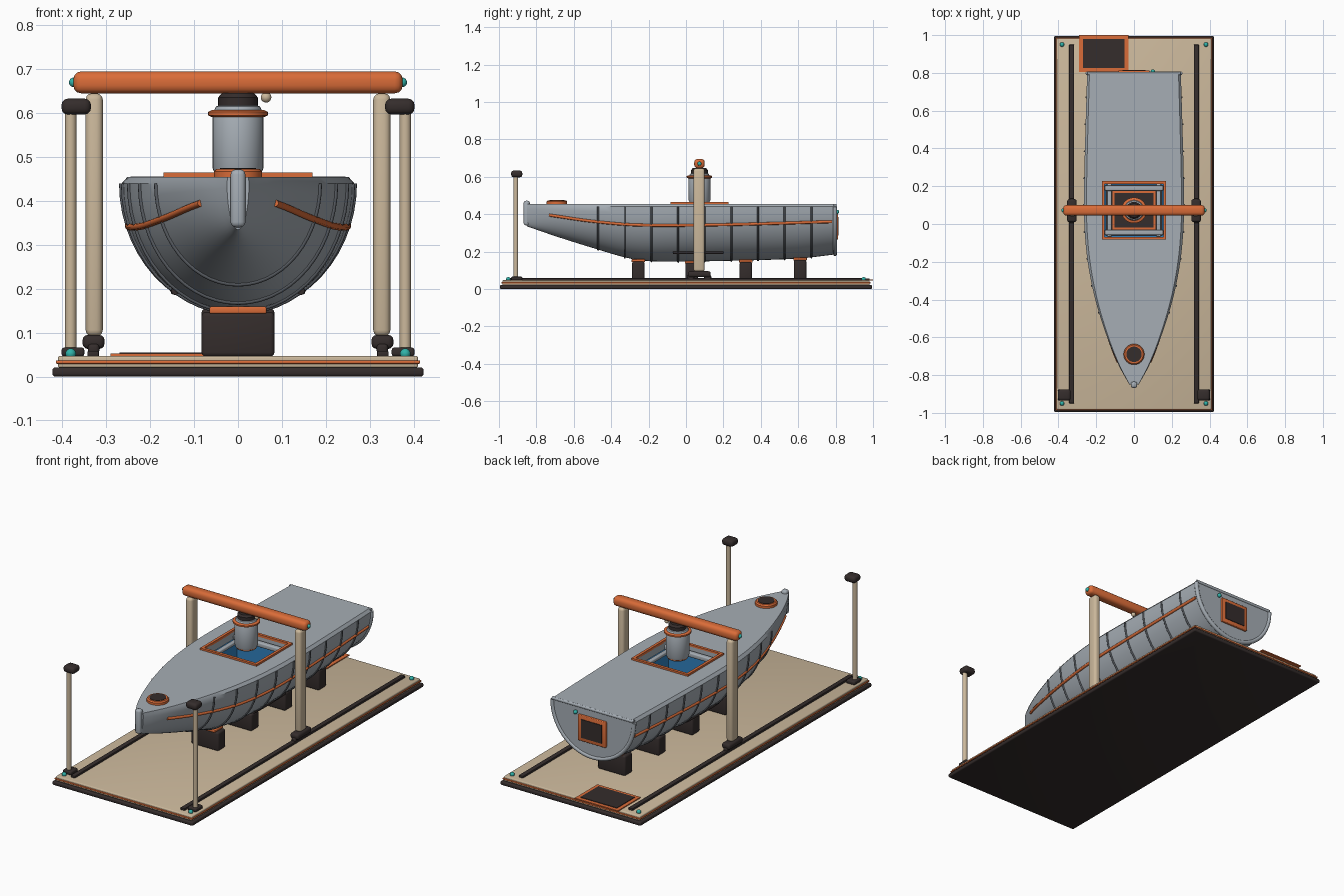
import bpy, bmesh
from math import pi, cos, sin, sqrt, radians
from mathutils import Matrix, Vector

old = bpy.data.objects.get("Cube")
if old:
    bpy.data.objects.remove(old, do_unlink=True)


def material(name, rgb):
    m = bpy.data.materials.new(name)
    m.use_nodes = True
    m.diffuse_color = (*rgb, 1)
    m.node_tree.nodes["Principled BSDF"].inputs["Base Color"].default_value = (*rgb, 1)
    return m


GREY = material("hull_grey", (0.38, 0.42, 0.46))
SLATE = material("rib_slate", (0.10, 0.11, 0.125))
TAN = material("sand", (0.60, 0.48, 0.33))
ORANGE = material("orange", (0.70, 0.15, 0.04))
DARK = material("dark_brown", (0.035, 0.026, 0.025))
TEAL = material("teal", (0.03, 0.45, 0.40))
BLUE = material("blue", (0.03, 0.22, 0.52))
parts = []


def finish(name, bm, mat):
    bmesh.ops.recalc_face_normals(bm, faces=bm.faces)
    me = bpy.data.meshes.new(name)
    bm.to_mesh(me)
    bm.free()
    me.materials.append(mat)
    ob = bpy.data.objects.new(name, me)
    bpy.context.collection.objects.link(ob)
    parts.append(ob)
    return ob


def box(name, x, y, z, mat, bevel=0):
    """Box from (min, max) ranges, optionally rounded."""
    bm = bmesh.new()
    bmesh.ops.create_cube(bm, size=1)
    for v in bm.verts:
        v.co = [r[0] if c < 0 else r[1] for c, r in zip(v.co, (x, y, z))]
    if bevel:
        bmesh.ops.bevel(bm, geom=bm.edges[:], offset=bevel, segments=3,
                        profile=0.5, affect='EDGES')
    return finish(name, bm, mat)


def lathe(name, centre, profile, mat, steps=32):
    """Closed solid of revolution from (radius, height) pairs."""
    bm = bmesh.new()
    rings = [[bm.verts.new(Vector(centre) + Vector((r * cos(2 * pi * i / steps),
              r * sin(2 * pi * i / steps), z))) for i in range(steps)] for r, z in profile]
    for a, b in zip(rings, rings[1:]):
        for i in range(steps):
            j = (i + 1) % steps
            bm.faces.new((a[i], a[j], b[j], b[i]))
    bm.faces.new(rings[0])
    bm.faces.new(rings[-1])
    return finish(name, bm, mat)


def ball(name, centre, r, mat):
    bm = bmesh.new()
    bmesh.ops.create_uvsphere(bm, u_segments=16, v_segments=10, radius=r,
                              matrix=Matrix.Translation(centre))
    return finish(name, bm, mat)


def tube(name, pts, r, mat, closed=False):
    cu = bpy.data.curves.new(name, 'CURVE')
    cu.dimensions = '3D'
    cu.bevel_depth = r
    cu.bevel_resolution = 2
    cu.use_fill_caps = True
    sp = cu.splines.new('POLY')
    sp.points.add(len(pts) - 1)
    for p, q in zip(sp.points, pts):
        p.co = (*q, 1)
    sp.use_cyclic_u = closed
    cu.materials.append(mat)
    ob = bpy.data.objects.new(name, cu)
    bpy.context.collection.objects.link(ob)


def frame(name, x, y, z, w, mat):
    """Flat rectangular frame with border width w."""
    bars = {"left": ((x[1] - w, x[1]), y), "right": ((x[0], x[0] + w), y),
            "front": ((x[0] + w, x[1] - w), (y[0], y[0] + w)),
            "back": ((x[0] + w, x[1] - w), (y[1] - w, y[1]))}
    for side, (bx, by) in bars.items():
        box(f"{name}_{side}", bx, by, z, mat)


def interp(table, y):
    """Smooth interpolation through (y, value) pairs."""
    n = len(table)
    i = max(k for k in range(n - 1) if table[k][0] <= y or k == 0)

    def slope(k):
        a, b = table[max(k - 1, 0)], table[min(k + 1, n - 1)]
        return (b[1] - a[1]) / (b[0] - a[0])
    (y0, v0), (y1, v1) = table[i], table[i + 1]
    h = y1 - y0
    t = (y - y0) / h
    return ((2*t**3 - 3*t*t + 1) * v0 + (t**3 - 2*t*t + t) * h * slope(i)
            + (3*t*t - 2*t**3) * v1 + (t**3 - t*t) * h * slope(i + 1))


# Hull lines: half width, keel height, rubbing strake height
WIDTH = [(-.85, .025), (-.75, .08), (-.6, .142), (-.4, .205), (-.2, .245),
         (0, .263), (.2, .264), (.5, .257), (.8, .248)]
KEEL = [(-.85, .335), (-.7, .283), (-.5, .22), (-.3, .163), (-.15, .147),
        (.2, .15), (.6, .163), (.8, .185)]
STRAKE = [(-.73, .395), (-.5, .362), (-.25, .342), (.2, .344), (.78, .36)]
EDGE, DECK = .44, .455


def section(y, grow=0, n=28):
    w, d = interp(WIDTH, y) + grow, EDGE - interp(KEEL, y) + grow
    return [(w * cos(pi * i / n), y, EDGE - d * sin(pi * i / n)) for i in range(n + 1)]


def on_hull(y, z):
    d = EDGE - interp(KEEL, y)
    return interp(WIDTH, y) * sqrt(max(0, 1 - ((EDGE - z) / d) ** 2))


# Hull: lofted sections with a flat deck, then the well cut out
bm = bmesh.new()
loops = []
for k in range(45):
    y = -.85 + 1.65 * k / 44
    s = section(y)
    top = s[0][0] * .95
    loops.append([bm.verts.new(p) for p in s + [(-top, y, DECK), (top, y, DECK)]])
for a, b in zip(loops, loops[1:]):
    for i in range(len(a)):
        j = (i + 1) % len(a)
        bm.faces.new((a[i], a[j], b[j], b[i]))
bm.faces.new(loops[0])
bm.faces.new(loops[-1])
hull = finish("hull", bm, GREY)
WX, WY, FLOOR = (-.155, .155), (-.068, .212), .25
cutter = box("well_cutter", WX, WY, (FLOOR, .6), GREY)
cutter.hide_render = True
mod = hull.modifiers.new("well", 'BOOLEAN')
mod.object, mod.operation, mod.solver = cutter, 'DIFFERENCE', 'EXACT'
bpy.context.view_layer.objects.active = hull
bpy.ops.object.modifier_apply(modifier=mod.name)
parts.remove(cutter)
bpy.data.objects.remove(cutter, do_unlink=True)

# Well lining, floor hatch and cross bars
frame("well_lining", WX, WY, (FLOOR, .415), .006, BLUE)
box("well_floor", (-.149, .149), (-.062, .206), (FLOOR, .256), DARK)
frame("floor_hatch_rim", (-.115, .115), (-.03, .175), (.256, .262), .012, ORANGE)
frame("well_frame", (-.17, .17), (-.083, .227), (DECK - .003, .465), .015, ORANGE)
for n, y in (("front", -.045), ("back", .19)):
    box(f"well_bar_{n}", WX, (y - .014, y + .014), (.415, .44), GREY, .006)
for n, x in (("left", .13), ("right", -.13)):
    box(f"well_bar_{n}", (x - .012, x + .012), WY, (.405, .425), GREY, .006)

# Bow: stem post and round hatch
box("stem_post", (-.017, .017), (-.868, -.835), (.34, .472), GREY, .012)
lathe("bow_hatch_rim", (0, -.69, DECK), [(.055, 0), (.055, .012), (.049, .018), (.04, .018)], ORANGE)
lathe("bow_hatch_lid", (0, -.69, DECK), [(.041, .015), (.041, .02)], DARK)

# Ribs, transom rim, transom hatch
for k in range(9):
    tube("rib", section(-.47 + .1425 * k, .001), .005, SLATE)
tube("transom_rim", section(.797, -.002), .011, GREY)
tube("transom_top_rim", [(-.245, .797, .447), (.245, .797, .447)], .009, GREY)
box("transom_hatch_rim", (-.083, .083), (.795, .813), (.265, .405), ORANGE, .004)
box("transom_hatch", (-.062, .062), (.81, .816), (.285, .385), DARK)
ball("stern_lamp", (.1, .808, .412), .011, TEAL)

# Keel blocks
for y in (-.255, .03, .32, .61):
    k = interp(KEEL, y)
    box("keel_block", (-.083, .083), (y - .033, y + .033), (.045, k - .008), DARK, .01)
    box("keel_pad", (-.065, .065), (y - .036, y + .036), (k - .012, k + .004), ORANGE, .004)

# Base plate, trim and loading mat
box("base_plate", (-.423, .423), (-.995, .995), (0, .021), DARK, .007)
box("base_deck", (-.41, .41), (-.982, .982), (.02, .047), TAN, .005)
box("base_trim", (-.415, .415), (-.987, .987), (.029, .037), ORANGE, .003)
box("mat_rim", (-.29, -.03), (.805, 1), (.046, .052), ORANGE)
box("mat", (-.27, -.05), (.825, .98), (.05, .055), DARK)

# Mirrored side parts
for side, s in (("left", 1), ("right", -1)):
    def span(a, b):
        return tuple(sorted((a * s, b * s)))
    tube(f"strake_{side}", [(s * on_hull(y, interp(STRAKE, y)), y, interp(STRAKE, y))
                            for y in [-.73 + 1.51 * i / 30 for i in range(31)]], .008, ORANGE)
    tube(f"bilge_fin_{side}", [(s * on_hull(y, .195), y, .195)
                               for y in (-.07, 0, .07, .14, .2)], .009, DARK)
    box(f"rail_{side}", span(.317, .343), (-.95, .95), (.045, .058), DARK, .003)
    # Gantry leg and carriage
    box(f"gantry_leg_{side}", span(.308, .347), (.04, .1), (.092, .645), TAN, .014)
    box(f"carriage_{side}", span(.304, .354), (.01, .132), (.063, .095), DARK, .012)
    for y in (.025, .115):
        box(f"carriage_wheel_{side}", span(.316, .342), (y - .02, y + .02), (.05, .075), DARK, .008)
    ball(f"beam_lamp_{side}", (s * .374, .072, .67), .011, TEAL)
    # Bow guide post
    lathe(f"guide_post_{side}", (s * .381, -.91, 0), [(.013, .047), (.013, .61)], TAN, 20)
    box(f"guide_cap_{side}", span(.335, .402), (-.935, -.875), (.597, .633), DARK, .014)
    box(f"guide_foot_{side}", span(.35, .402), (-.935, -.875), (.046, .066), DARK, .006)
    for y in (-.95, .95):
        ball(f"corner_lamp_{side}", (s * .381, y, .052), .012, TEAL)

# Gantry beam and suspended turret
box("gantry_beam", (-.375, .375), (.044, .1), (.645, .695), ORANGE, .018)
C = (0, .072, 0)
lathe("turret", C, [(.05, .455), (.058, .475), (.058, .6), (.05, .615), (.035, .622)], GREY)
lathe("turret_lower_ring", C, [(.048, .456), (.054, .462), (.054, .471), (.048, .477)], ORANGE)
lathe("turret_upper_ring", C, [(.06, .591), (.068, .595), (.068, .603), (.06, .607)], ORANGE)
lathe("turret_cap", C, [(.036, .608), (.045, .615), (.045, .636), (.036, .646)], DARK)
ball("turret_lamp", (.064, .072, .636), .012, TAN)

# Smooth shading with sharp edges kept
bpy.ops.object.select_all(action='DESELECT')
for ob in parts:
    ob.select_set(True)
bpy.context.view_layer.objects.active = hull
bpy.ops.object.shade_smooth_by_angle(angle=radians(35))
